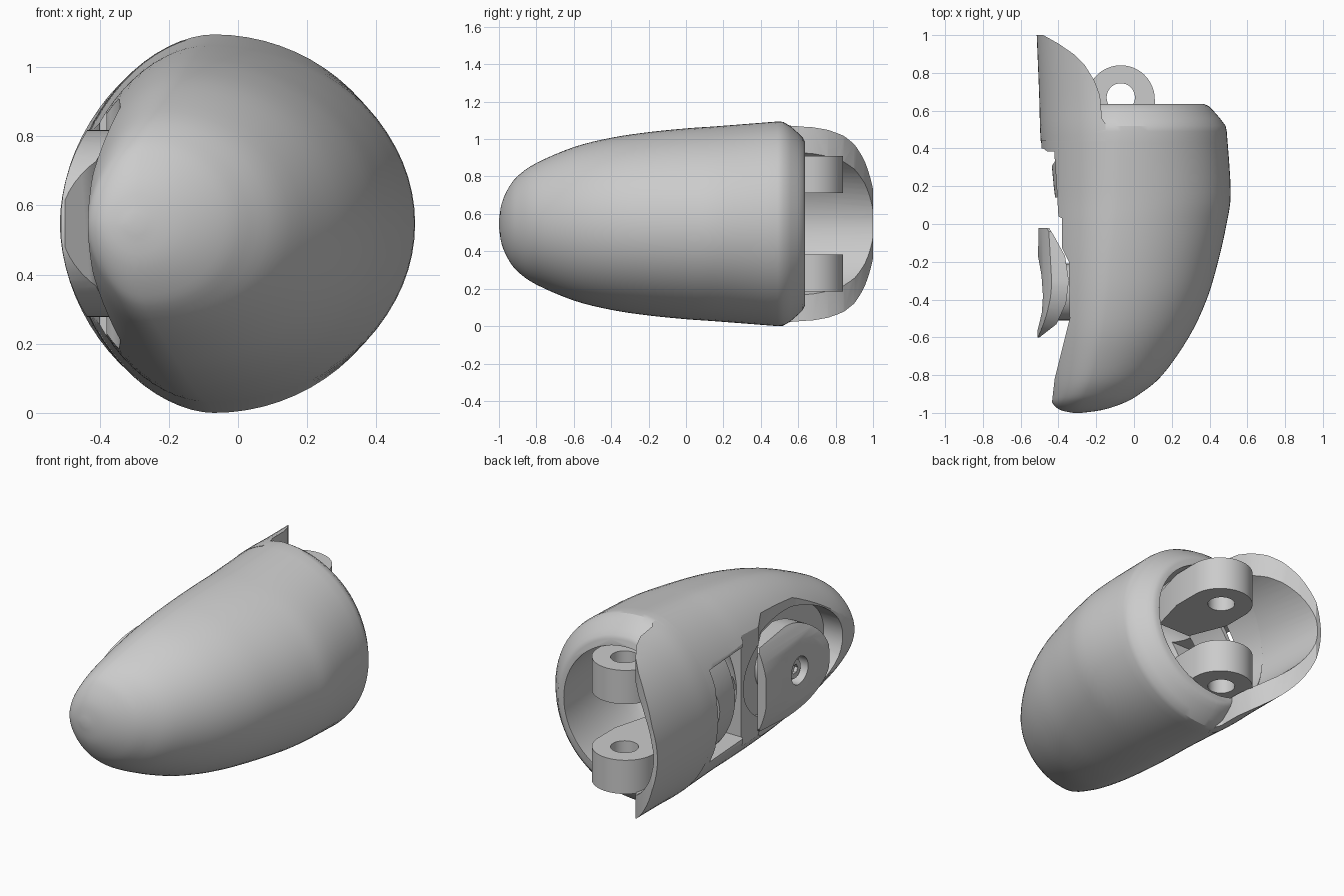
import bpy, bmesh, math

if "Cube" in bpy.data.objects:
    bpy.data.objects.remove(bpy.data.objects["Cube"])

ZC = 0.547   # height of the horizontal symmetry plane


def to_object(bm, name):
    bmesh.ops.recalc_face_normals(bm, faces=bm.faces)
    me = bpy.data.meshes.new(name)
    bm.to_mesh(me)
    bm.free()
    ob = bpy.data.objects.new(name, me)
    bpy.context.collection.objects.link(ob)
    return ob


def smooth_rows(rows, n=4):
    """Catmull-Rom interpolation of loft stations."""
    out = []
    for i in range(len(rows) - 1):
        a, b, c, d = (rows[max(0, min(len(rows) - 1, i + k))] for k in (-1, 0, 1, 2))
        for j in range(n):
            t = j / n
            out.append([0.5 * (2*q + (r-p)*t + (2*p-5*q+4*r-s)*t*t + (3*q-p-3*r+s)*t**3)
                        for p, q, r, s in zip(a, b, c, d)])
    return out + [rows[-1]]


def loft(name, rows, n=72, left_power=1.08):
    """Rows: y, left x, right x, crown x, half height. The left half is slightly flattened."""
    bm = bmesh.new()
    rings = []
    for y, left, right, cx, h in rows:
        ring = []
        for i in range(n):
            a = 2 * math.pi * i / n
            c, s = math.cos(a), math.sin(a)
            if c < 0:
                c, s = -abs(c) ** left_power, math.copysign(abs(s) ** left_power, s)
            ring.append(bm.verts.new((cx + c * (right - cx if c > 0 else cx - left), y, ZC + h * s)))
        rings.append(ring)
    for p, q in zip(rings, rings[1:]):
        for i in range(n):
            bm.faces.new((p[i], p[(i+1) % n], q[(i+1) % n], q[i]))
    bm.faces.new(rings[0])
    bm.faces.new(rings[-1])
    return to_object(bm, name)


def prism(name, pts, lo, hi, axis='Z'):
    """Extrude an xy outline along z, a yz outline along x or an xz outline along y."""
    bm = bmesh.new()
    place = {'Z': lambda a, b, t: (a, b, t), 'X': lambda a, b, t: (t, a, b),
             'Y': lambda a, b, t: (a, t, b)}[axis]
    lower = [bm.verts.new(place(a, b, lo)) for a, b in pts]
    upper = [bm.verts.new(place(a, b, hi)) for a, b in pts]
    bm.faces.new(lower)
    bm.faces.new(upper)
    for i in range(len(pts)):
        j = (i + 1) % len(pts)
        bm.faces.new((lower[i], lower[j], upper[j], upper[i]))
    return to_object(bm, name)


def oval(cx, cy, rx, ry, n=48, start=0, end=360):
    m = n if end - start == 360 else n - 1
    return [(cx + rx * math.cos(math.radians(start + (end-start) * i / m)),
             cy + ry * math.sin(math.radians(start + (end-start) * i / m))) for i in range(n)]


def boolean(ob, cutter, op='DIFFERENCE'):
    mod = ob.modifiers.new(op, 'BOOLEAN')
    mod.operation, mod.object, mod.solver = op, cutter, 'EXACT'
    bpy.context.view_layer.objects.active = ob
    bpy.ops.object.modifier_apply(modifier=mod.name)
    bpy.data.objects.remove(cutter)


# Outer fingertip-shaped shell with a rounded chamfer at the back rim
body_rows = smooth_rows([
    (-1.0, -.32, -.28, -.30, .02), (-.985, -.39, -.17, -.29, .11), (-.95, -.43, -.06, -.28, .19),
    (-.9, -.44, .03, -.26, .255), (-.8, -.45, .15, -.22, .325), (-.6, -.46, .29, -.17, .41),
    (-.4, -.47, .385, -.14, .46), (-.2, -.475, .445, -.12, .49), (0, -.48, .49, -.10, .51),
    (.17, -.483, .512, -.085, .522), (.49, -.493, .491, -.07, .547)])
body_rows += [(.52, -.488, .485, -.07, .545), (.56, -.46, .455, -.07, .52),
              (.60, -.43, .42, -.07, .485), (.625, -.41, .395, -.07, .46), (.635, -.39, .37, -.07, .44)]
shell = loft("shell", body_rows)

# Side flap running past the back rim
flap = loft("side_flap", smooth_rows([
    (.44, -.494, .49, -.07, .545), (.52, -.498, .49, -.07, .546),
    (.68, -.502, .49, -.07, .54), (1.0, -.515, .49, -.07, .535)]))
boolean(flap, prism("flap_outline", [
    (-.7, .3), (-.15, .3), (-.15, .53), (-.17, .56), (-.18, .68), (-.21, .76), (-.26, .84),
    (-.32, .90), (-.40, .955), (-.48, 1.0), (-.7, 1.02)], -.5, 1.6), 'INTERSECT')
boolean(flap, loft("flap_bore", [(.1, -.44, .35, -.07, .41), (.6, -.465, .35, -.07, .40),
                                 (1.1, -.497, .35, -.07, .37)]))

# Hollow for the finger
boolean(shell, loft("bore", smooth_rows([
    (-.02, -.22, .2, -.05, .26), (.04, -.36, .34, -.07, .38), (.3, -.43, .37, -.07, .41),
    (.7, -.467, .345, -.07, .40)])))

# Side window, its through opening, and the pocket under the pad
boolean(shell, prism("window", [
    (-.8, .40), (-.48, .40), (-.46, .385), (-.42, .35), (-.41, .2), (-.40, .04), (-.38, .03),
    (-.38, -.13), (-.345, -.2), (-.34, -.5), (-.39, -.7), (-.42, -.82), (-.435, -.95), (-.8, -.95)],
    -.5, 1.6))
boolean(shell, prism("opening", [(.03, ZC - .27), (.385, ZC - .27), (.385, ZC + .27),
                                 (.03, ZC + .27)], -.8, -.15, 'X'))
boolean(shell, prism("pocket", oval(-.42, ZC, .43, .29), -.8, -.30, 'X'))

# Thin curved panel set inside the window
panel = loft("window_panel", [(.04, -.405, .3, -.07, .40), (.2, -.425, .3, -.07, .41),
                              (.36, -.44, .3, -.07, .42)])
boolean(panel, loft("panel_core", [(-.1, -.37, .3, -.07, .36), (.5, -.43, .3, -.07, .40)]))
boolean(panel, prism("panel_limit", [(-.7, .14), (-.2, .14), (-.2, .36), (-.40, .36),
                                     (-.44, .30), (-.7, .30)], ZC - .27, ZC + .27), 'INTERSECT')

# Pair of hinge lugs with webs to the shell, mirrored about the middle plane
lugs = []
for name, side in (("lower_lug", -1), ("upper_lug", 1)):
    z0, z1 = sorted((ZC + side * .165, ZC + side * .363))
    outline = oval(-.07, .66, .18, .18, 32, 0, 180) + [(-.25, .50), (-.16, .28), (.05, .28), (.11, .50)]
    lug = prism(name, outline, z0, z1)
    boolean(lug, prism("pin_hole", oval(-.07, .67, .075, .075, 32), -.5, 1.6))
    w0, w1 = sorted((ZC + side * .35, ZC + side * .44))
    web = prism(name + "_web", [(-.2, .5), (-.14, .28), (.04, .28), (.08, .5)], w0, w1)
    lugs += [lug, web]

# Saddle-shaped touch pad with a screw hole
pad = prism("pad", [
    (-.505, -.02), (-.45, -.02), (-.425, -.06), (-.365, -.17), (-.345, -.3), (-.36, -.42),
    (-.41, -.53), (-.50, -.60), (-.512, -.60), (-.512, -.57), (-.488, -.47), (-.482, -.38),
    (-.49, -.27), (-.508, -.17)], 0, 1.1)
boolean(pad, prism("pad_outline", [(-.0, ZC - .2), (-.0, ZC + .2), (-.04, ZC + .245)] +
                   oval(-.30, ZC, .31, .27, 32, 90, 270) + [(-.04, ZC - .245)], -.8, 0, 'X'),
        'INTERSECT')
boolean(pad, prism("pad_curve", oval(-.07, ZC, .443, .48, 72), -1, 1, 'Y'), 'INTERSECT')
boolean(pad, prism("screw_hole", oval(-.36, ZC, .08, .08, 32), -.8, -.425, 'X'))
screw = prism("screw", oval(-.36, ZC, .055, .055, 24), -.455, -.40, 'X')
boolean(screw, prism("socket", oval(-.36, ZC, .028, .028, 6), -.5, -.435, 'X'))
post = prism("pad_post", oval(-.36, ZC, .15, .15, 32), -.40, -.28, 'X')

# Shading
bpy.ops.object.select_all(action='DESELECT')
for ob in [shell, flap, panel, pad, screw, post] + lugs:
    ob.select_set(True)
bpy.context.view_layer.objects.active = shell
bpy.ops.object.shade_smooth_by_angle(angle=math.radians(28))
